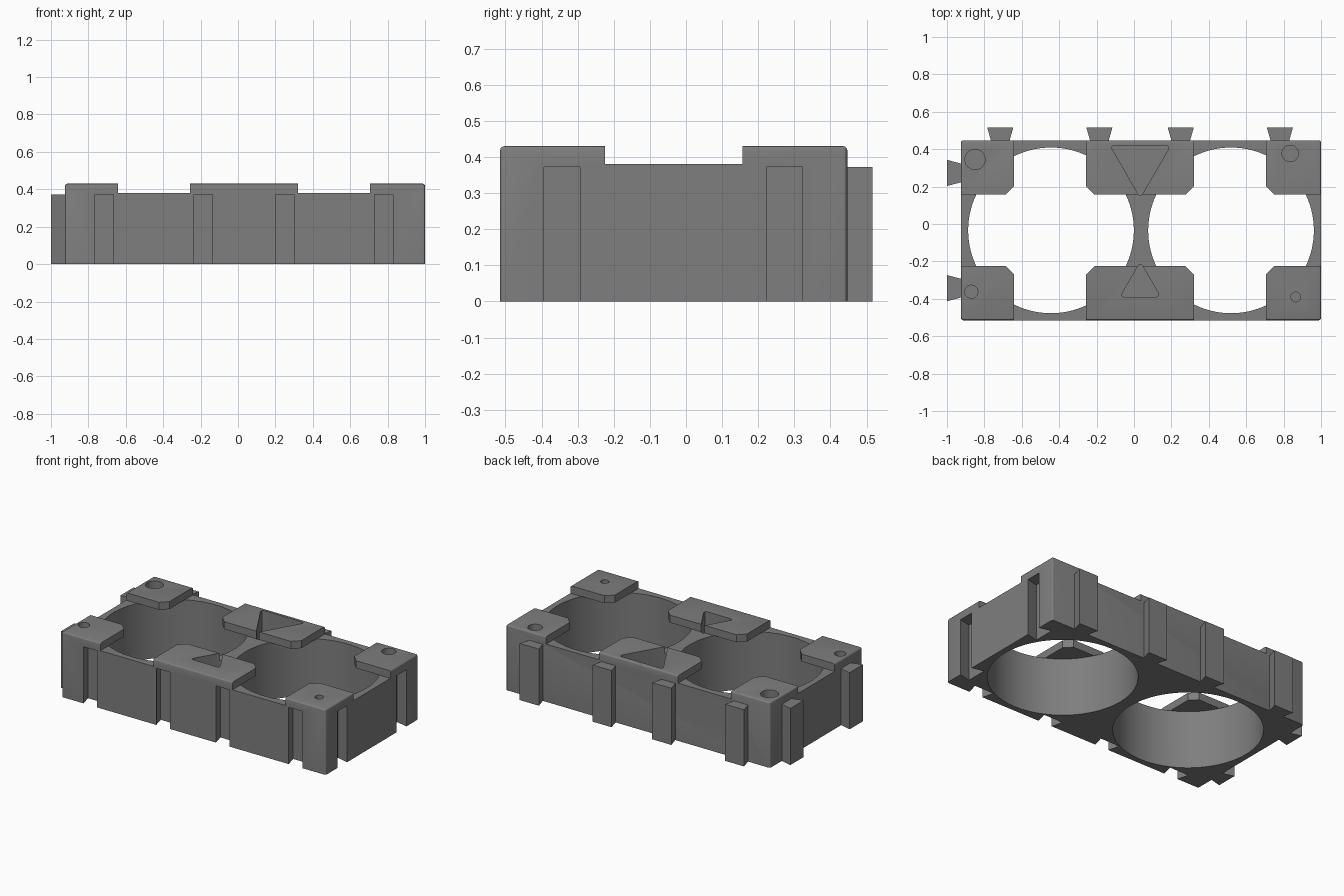
import bpy, bmesh
from math import sin, cos, pi

cube = bpy.data.objects.get("Cube")
if cube:
    bpy.data.objects.remove(cube, do_unlink=True)

grey = bpy.data.materials.new("grey plastic")
grey.use_nodes = True
color = (0.21, 0.21, 0.21, 1)
grey.diffuse_color = color
grey.node_tree.nodes["Principled BSDF"].inputs["Base Color"].default_value = color

CX, CY = 0.0375, -0.034          # centre of the block
HX, HY = 0.9625, 0.481           # half sizes of the block
RIM, TOP, RAIL = 0.38, 0.43, 0.373


def prism(name, points, z0, z1, corner=0.0, segments=4, round_top=False):
    """Upright solid from a 2D outline, with optional rounded edges."""
    bm = bmesh.new()
    base = bm.faces.new([bm.verts.new((x, y, z0)) for x, y in points])
    up = bmesh.ops.extrude_face_region(bm, geom=[base])["geom"]
    for v in up:
        if isinstance(v, bmesh.types.BMVert):
            v.co.z = z1
    bmesh.ops.recalc_face_normals(bm, faces=bm.faces)
    if corner:
        edges = [e for e in bm.edges
                 if e.verts[0].co.z != e.verts[1].co.z
                 or (round_top and e.verts[0].co.z > z0 + 0.01)]
        bmesh.ops.bevel(bm, geom=edges, offset=corner, segments=segments,
                        profile=0.5, affect='EDGES')
    mesh = bpy.data.meshes.new(name)
    bm.to_mesh(mesh)
    bm.free()
    mesh.materials.append(grey)
    obj = bpy.data.objects.new(name, mesh)
    bpy.context.collection.objects.link(obj)
    return obj


def ring(x, y, r, n, start=0.0):
    return [(x + r * cos(start + 2 * pi * i / n),
             y + r * sin(start + 2 * pi * i / n)) for i in range(n)]


def dovetail(x, y, direction, deep=0.07, root=0.0):
    """Outline that widens along the given direction."""
    dx, dy = direction
    shape = [(-0.05, -root), (0.05, -root), (0.05, 0), (0.07, deep),
             (-0.07, deep), (-0.05, 0)]
    if not root:
        shape = shape[2:]
    return [(x + dx * d - dy * w, y + dy * d + dx * w) for w, d in shape]


# Main block
block = prism("holder_block", [(CX - HX, CY - HY), (CX + HX, CY - HY),
                               (CX + HX, CY + HY), (CX - HX, CY + HY)],
              0, TOP, 0.012, 3, True)
cutters = []

# Recess that leaves six raised pads on top
a, b, h, c = 0.288, 0.673, 0.191, 0.045
quarter = [(a - c, h), (a, h + c), (a, 0.6), (b, 0.6), (b, h + c),
           (b + c, h), (1.2, h)]
half = [(-x, y) for x, y in reversed(quarter)] + quarter
outline = half + [(-x, -y) for x, y in half]
cutters.append(prism("pad_recess", [(x + 0.0325, y + CY) for x, y in outline],
                     RIM, 0.6))

# Two cell bores under the pads
for side in (-1, 1):
    cutters.append(prism("cell_bore", ring(CX + side * HX / 2, CY, 0.443, 96),
                         -0.1, RIM + 0.0005))

# Round and triangular key holes in the pads
for x, y, r in ((-0.85, 0.345, 0.054), (0.835, 0.377, 0.044),
                (-0.87, -0.362, 0.035), (0.865, -0.39, 0.026)):
    cutters.append(prism("round_hole", ring(x, y, r, 32), 0.1, 0.6))
for y, r, start in ((-0.328, 0.125, pi / 2), (0.327, 0.187, -pi / 2)):
    cutters.append(prism("triangle_hole", ring(0.034, y, r, 3, start),
                         0.1, 0.6, 0.026))

# Dovetail rails on the back and left end, matching grooves opposite
front, back = CY - HY, CY + HY
low, high = CX - HX, CX + HX
for x in (-0.715, -0.185, 0.25, 0.78):
    prism("back_rail", dovetail(x, back, (0, 1)), 0, RAIL)
    cutters.append(prism("front_groove",
                         dovetail(x, front, (0, 1), 0.075, 0.05), -0.1, RAIL))
for y in (0.273, -0.343):
    prism("end_rail", dovetail(low, y, (-1, 0), 0.075), 0, RAIL)
    cutters.append(prism("end_groove",
                         dovetail(high, y, (-1, 0), 0.08, 0.05), -0.1, RAIL))

# Cut the block
for cutter in cutters:
    mod = block.modifiers.new(cutter.name, 'BOOLEAN')
    mod.operation = 'DIFFERENCE'
    mod.solver = 'EXACT'
    mod.object = cutter
bpy.context.view_layer.update()
graph = bpy.context.evaluated_depsgraph_get()
result = bpy.data.meshes.new_from_object(block.evaluated_get(graph))
block.modifiers.clear()
block.data = result
for cutter in cutters:
    bpy.data.objects.remove(cutter, do_unlink=True)

# Smooth bores, sharp edges
bpy.ops.object.select_all(action='DESELECT')
block.select_set(True)
bpy.context.view_layer.objects.active = block
bpy.ops.object.shade_smooth_by_angle(angle=0.5)
